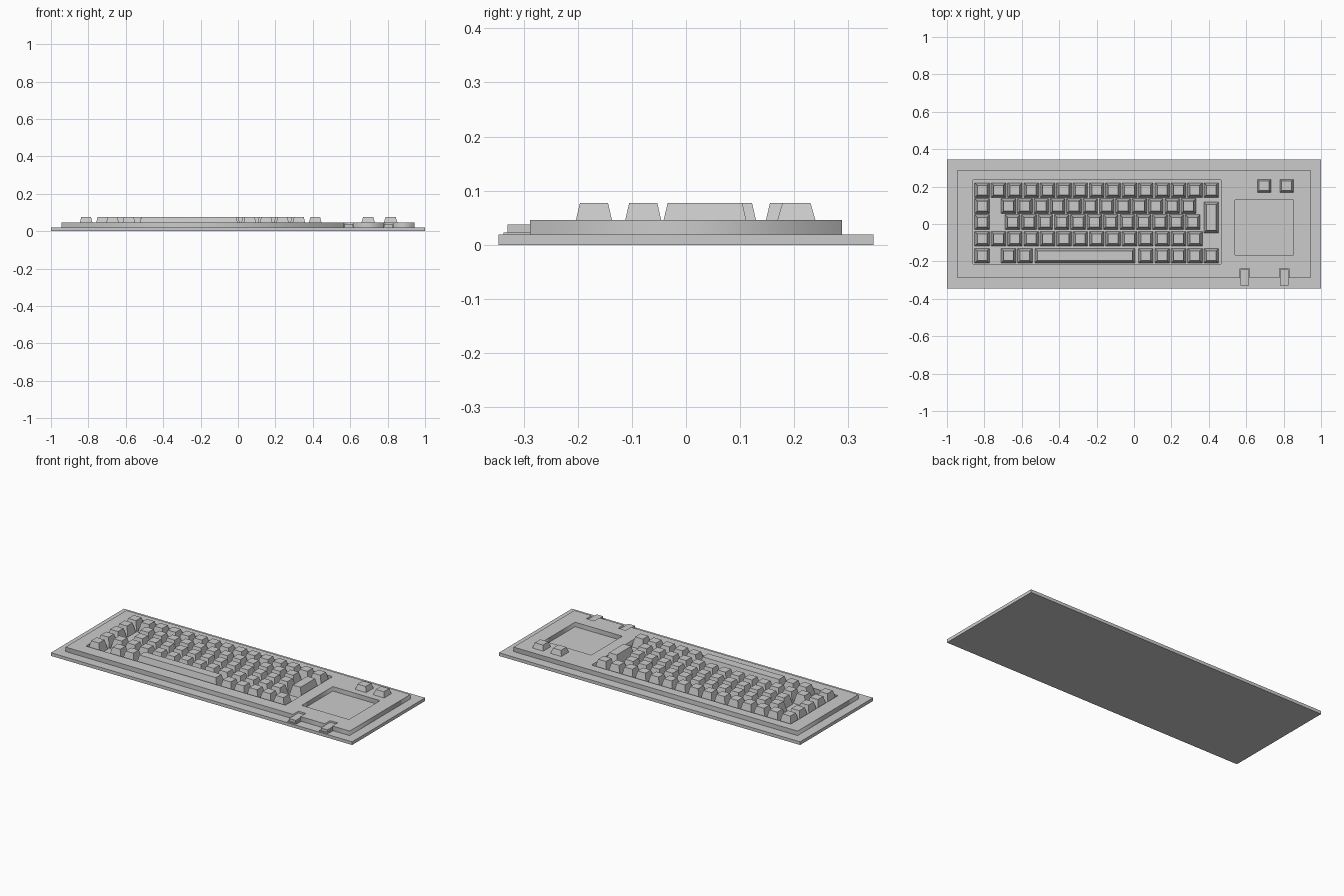
import bpy, bmesh

if "Cube" in bpy.data.objects:
    bpy.data.objects.remove(bpy.data.objects["Cube"])

FLOOR, DECK, KEY_TOP = 0.019, 0.046, 0.077


def taper_box(bm, x, y, w, d, z0, z1, inset=0.0):
    """Box with an optionally smaller top."""
    def ring(z, s):
        return [bm.verts.new((x + sx * (w / 2 - s), y + sy * (d / 2 - s), z))
                for sx, sy in ((-1, -1), (1, -1), (1, 1), (-1, 1))]
    a, b = ring(z0, 0), ring(z1, inset)
    bm.faces.new(a[::-1])
    bm.faces.new(b)
    for i in range(4):
        j = (i + 1) % 4
        bm.faces.new((a[i], a[j], b[j], b[i]))


def make(name, boxes):
    bm = bmesh.new()
    for b in boxes:
        taper_box(bm, *b)
    me = bpy.data.meshes.new(name)
    bm.to_mesh(me)
    bm.free()
    ob = bpy.data.objects.new(name, me)
    bpy.context.collection.objects.link(ob)
    return ob


def slab(name, loops, z0, z1):
    """Extruded outline with holes."""
    cu = bpy.data.curves.new(name + "_outline", 'CURVE')
    cu.dimensions, cu.fill_mode = '2D', 'BOTH'
    cu.extrude = (z1 - z0) / 2
    for pts in loops:
        sp = cu.splines.new('POLY')
        sp.points.add(len(pts) - 1)
        for p, (x, y) in zip(sp.points, pts):
            p.co = (x, y, 0, 1)
        sp.use_cyclic_u = True
    tmp = bpy.data.objects.new(name + "_outline", cu)
    me = bpy.data.meshes.new_from_object(tmp)
    bpy.data.objects.remove(tmp)
    ob = bpy.data.objects.new(name, me)
    ob.location.z = (z0 + z1) / 2
    bpy.context.collection.objects.link(ob)


def rect(x0, x1, y0, y1):
    return [(x0, y0), (x1, y0), (x1, y1), (x0, y1)]


# base plate
make("base_plate", [(0, 0, 2, 0.692, 0, FLOOR)])

# raised deck with key well, touchpad well and two front notches
BUTTONS = (0.592, 0.803)
outline = [(-0.943, -0.288)]
for bx in BUTTONS:
    outline += [(bx - 0.025, -0.288), (bx - 0.025, -0.238),
                (bx + 0.025, -0.238), (bx + 0.025, -0.288)]
outline += [(0.943, -0.288), (0.943, 0.288), (-0.943, 0.288)]
slab("deck", [outline, rect(-0.86, 0.464, -0.214, 0.234),
              rect(0.539, 0.853, -0.166, 0.129)], FLOOR, DECK)

# front buttons with a thin foot
for i, bx in enumerate(BUTTONS):
    make(f"front_button_{i + 1}", [
        (bx, -0.286, 0.044, 0.088, FLOOR, 0.038),
        (bx, -0.312, 0.058, 0.050, FLOOR, 0.023)])

# key rows: y, then (first x, count) runs
PITCH, LEFT = 0.0875, -0.812
ROWS = [(0.181, [(LEFT, 15)]),
        (0.096, [(LEFT, 1), (-0.671, 12)]),
        (0.010, [(LEFT, 1), (-0.649, 12)]),
        (-0.079, [(LEFT, 14)]),
        (-0.170, [(LEFT, 1), (-0.671, 2), (0.063, 5)])]
for r, (y, runs) in enumerate(ROWS):
    make(f"key_row_{r + 1}",
         [(x0 + i * PITCH, y, 0.079, 0.079, FLOOR, KEY_TOP, 0.0135)
          for x0, n in runs for i in range(n)])

# wide and tall keys
make("space_bar", [(-0.263, -0.170, 0.535, 0.079, FLOOR, KEY_TOP, 0.0135)])
make("enter_key", [(0.413, 0.035, 0.079, 0.165, FLOOR, KEY_TOP, 0.0135)])

# two separate keys above the touchpad
make("upper_keys", [(x, 0.204, 0.072, 0.070, DECK, KEY_TOP, 0.009)
                    for x in (0.696, 0.816)])
